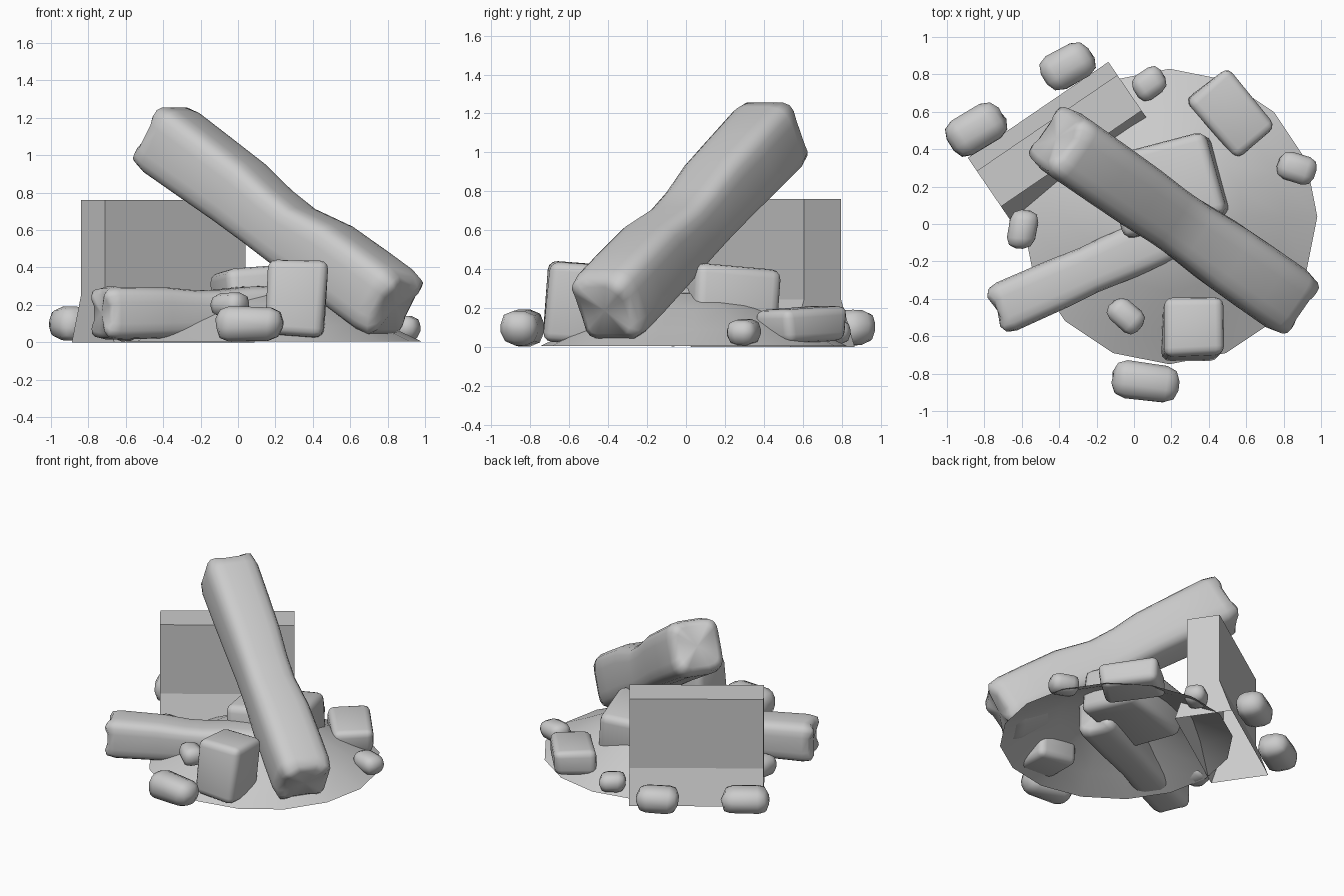
import bpy, bmesh, math, random
from mathutils import Vector, Matrix

if "Cube" in bpy.data.objects:
    bpy.data.objects.remove(bpy.data.objects["Cube"])

random.seed(4)


def finish(name, bm, smooth=None):
    bmesh.ops.recalc_face_normals(bm, faces=bm.faces)
    me = bpy.data.meshes.new(name)
    bm.to_mesh(me)
    bm.free()
    ob = bpy.data.objects.new(name, me)
    bpy.context.collection.objects.link(ob)
    if smooth:
        bpy.ops.object.select_all(action='DESELECT')
        ob.select_set(True)
        bpy.context.view_layer.objects.active = ob
        bpy.ops.object.shade_smooth_by_angle(angle=math.radians(smooth))
    return ob


def rock(name, loc, size, rot, round_amt=0.22, segments=3, jitter=0.06):
    """Box with shifted corners and rounded edges."""
    bm = bmesh.new()
    bmesh.ops.create_cube(bm, size=1)
    for v in bm.verts:
        v.co += Vector([random.uniform(-jitter, jitter) for _ in range(3)])
    bmesh.ops.scale(bm, vec=size, verts=bm.verts)
    bmesh.ops.bevel(bm, geom=list(bm.edges), offset=min(size) * round_amt,
                    segments=segments, profile=0.5, affect='EDGES')
    m = Matrix.Translation(loc)
    for ang, axis in zip(reversed(rot), 'ZYX'):
        m = m @ Matrix.Rotation(math.radians(ang), 4, axis)
    bm.transform(m)
    return finish(name, bm, 60)


def beam(name, a, b, width, height, stations):
    """Rounded square beam; stations are (t, width scale, height scale, lift)."""
    a, b = Vector(a), Vector(b)
    d = (b - a).normalized()
    side = d.cross(Vector((0, 0, 1))).normalized()
    up = side.cross(d)
    n = 20
    bm = bmesh.new()
    rings = []
    last = len(stations) - 1
    for k, (t, sw, sh, lift) in enumerate(stations):
        ring = []
        for i in range(n):
            q = 2 * math.pi * (i + 0.5) / n
            c, s = math.cos(q), math.sin(q)
            x = math.copysign(abs(c) ** 0.5, c) * width / 2 * sw
            y = math.copysign(abs(s) ** 0.5, s) * height / 2 * sh + lift
            # ends: corners stand out slightly beyond the middle of each side
            push = 0.03 * (abs(math.sin(2 * q)) - 0.5)
            push *= -1 if k < 2 else 1 if k > last - 2 else 0
            ring.append(bm.verts.new(a.lerp(b, t) + side * x + up * y + d * push))
        rings.append(ring)
    for r0, r1 in zip(rings, rings[1:]):
        for i in range(n):
            j = (i + 1) % n
            bm.faces.new((r0[i], r0[j], r1[j], r1[i]))
    for ring, p, out in ((rings[0], a, d), (rings[-1], b, -d)):
        mid = bm.verts.new(p + out * 0.005)
        for i in range(n):
            bm.faces.new((ring[i], ring[(i + 1) % n], mid))
    return finish(name, bm, 60)


# earth mound, an open 16-sided shell
bm = bmesh.new()
prev = None
for r, z in ((0.79, 0.005), (0.61, 0.09), (0.40, 0.20), (0.2, 0.275)):
    ring = [bm.verts.new((0.19 + r * math.cos(i * math.pi / 8),
                          0.04 + r * math.sin(i * math.pi / 8), z)) for i in range(16)]
    if prev:
        for i in range(16):
            j = (i + 1) % 16
            bm.faces.new((prev[i], prev[j], ring[j], ring[i]))
    prev = ring
top = bm.verts.new((0.19, 0.04, 0.30))
for i in range(16):
    bm.faces.new((prev[i], prev[(i + 1) % 16], top))
finish("mound", bm, 40)

# barrier wall with a flared base, open underneath
bm = bmesh.new()
profile = [(-0.20, 0), (-0.115, 0.245), (-0.115, 0.76), (0.115, 0.76), (0.115, 0.245), (0.20, 0)]
f = bm.faces.new([bm.verts.new((-0.455, y, z)) for y, z in profile])
ext = bmesh.ops.extrude_face_region(bm, geom=[f], use_keep_orig=True)
bmesh.ops.translate(bm, vec=(0.91, 0, 0),
                    verts=[g for g in ext["geom"] if isinstance(g, bmesh.types.BMVert)])
bmesh.ops.recalc_face_normals(bm, faces=bm.faces)
bmesh.ops.delete(bm, geom=[p for p in bm.faces if abs(p.calc_center_median().z) < 0.01],
                 context='FACES')
bm.transform(Matrix.Translation((-0.40, 0.445, 0)) @ Matrix.Rotation(math.radians(34.3), 4, 'Z'))
finish("barrier_wall", bm)

# beams
beam("leaning_beam", (-0.42, 0.462, 1.115), (0.845, -0.42, 0.185), 0.37, 0.39,
     [(0, 0.72, 0.72, 0), (0.012, 0.93, 0.93, 0), (0.05, 1.0, 1.0, 0), (0.2, 0.99, 0.97, 0),
      (0.34, 0.97, 0.94, 0), (0.46, 0.92, 0.87, -0.015), (0.56, 0.92, 0.86, -0.02),
      (0.70, 1.0, 0.98, 0), (0.85, 1.02, 1.0, 0), (0.95, 1.02, 1.0, 0),
      (0.988, 0.95, 0.93, 0), (1, 0.72, 0.72, 0)])
beam("fallen_beam", (-0.735, -0.465, 0.155), (0.36, 0.02, 0.165), 0.28, 0.285,
     [(0, 0.72, 0.72, 0), (0.012, 0.93, 0.93, 0), (0.05, 1.0, 1.0, 0), (0.3, 0.98, 0.96, 0),
      (0.45, 0.92, 0.87, -0.005), (0.55, 0.95, 0.87, -0.005), (0.7, 1.0, 0.95, 0),
      (0.95, 1.0, 1.0, 0), (0.988, 0.93, 0.93, 0), (1, 0.72, 0.72, 0)])

# broken blocks
rock("front_block", (0.312, -0.56, 0.23), (0.31, 0.31, 0.40), (-4, 3, 0), 0.15, 3, 0.03)
rock("centre_block", (0.17, 0.20, 0.235), (0.57, 0.45, 0.34), (-4, -4, 14), 0.15, 3, 0.03)
rock("back_block", (0.52, 0.59, 0.115), (0.41, 0.29, 0.18), (0, 3, -50), 0.25, 3, 0.04)

# loose stones: location, size, turn
stones = [
    ((0.06, -0.845, 0.10), (0.35, 0.20, 0.18), -6),
    ((-0.04, -0.49, 0.20), (0.20, 0.14, 0.13), -42),
    ((-0.595, -0.03, 0.08), (0.15, 0.21, 0.14), -8),
    ((-0.845, 0.50, 0.10), (0.32, 0.21, 0.18), 30),
    ((-0.355, 0.84, 0.10), (0.28, 0.20, 0.18), 30),
    ((0.085, 0.75, 0.08), (0.18, 0.15, 0.13), 35),
    ((0.87, 0.30, 0.075), (0.20, 0.155, 0.135), -18),
]
for i, (loc, size, turn) in enumerate(stones):
    rock(f"stone_{i + 1}", loc, size, (0, 0, turn), 0.4, 2, 0.05)
